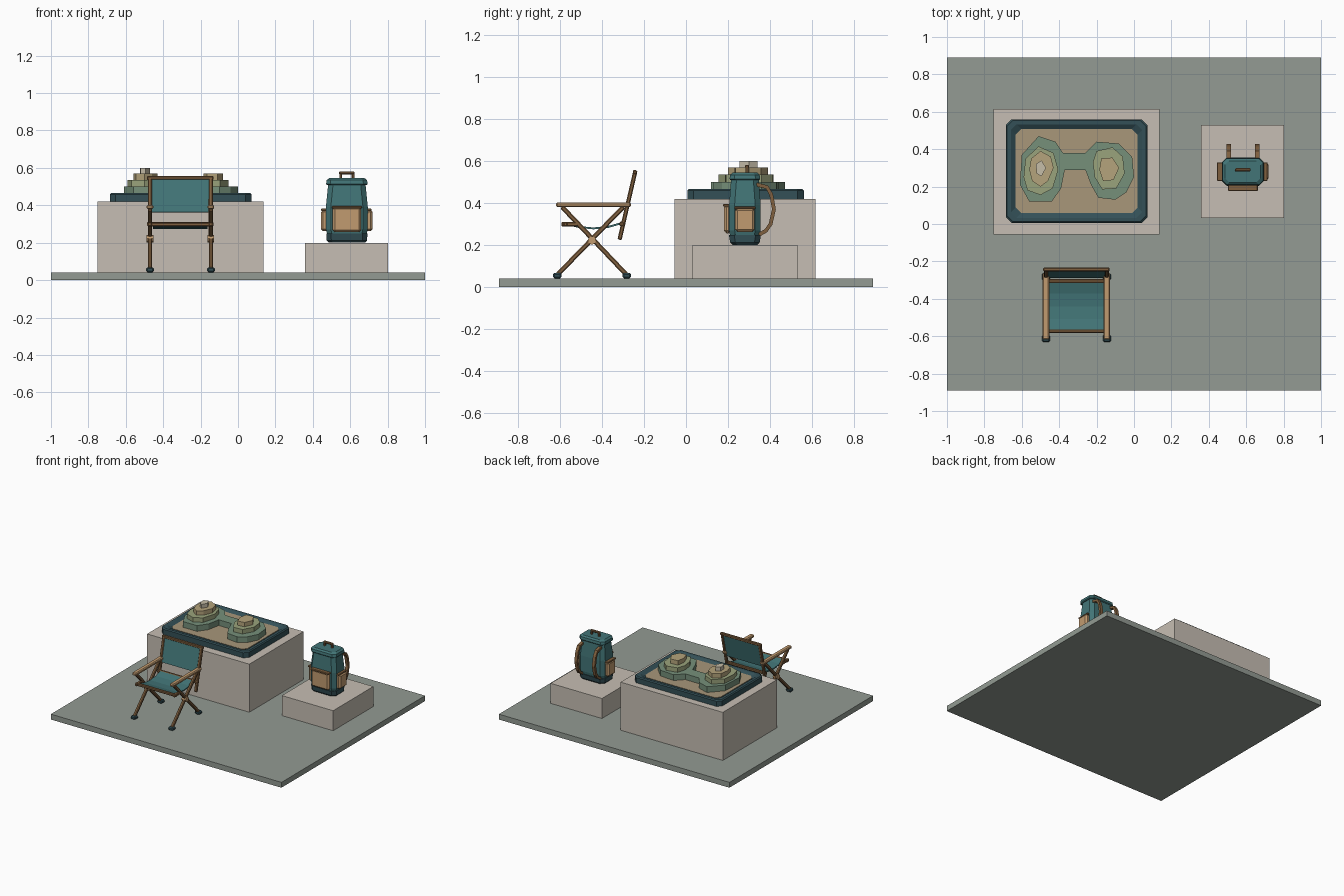
import bpy, bmesh
from mathutils import Vector, Matrix

if "Cube" in bpy.data.objects:
    bpy.data.objects.remove(bpy.data.objects["Cube"])


def material(name, hex_color):
    rgb = [int(hex_color[i:i + 2], 16) / 255 for i in (0, 2, 4)]
    m = bpy.data.materials.new(name)
    m.diffuse_color = [((c + 0.055) / 1.055) ** 2.4 for c in rgb] + [1]
    m.use_nodes = True
    m.node_tree.nodes["Principled BSDF"].inputs["Base Color"].default_value = m.diffuse_color
    return m


FLOOR = material("floor_green_grey", "939b93")
STONE = material("plinth_stone", "c6beb3")
TEAL = material("teal_cloth", "427577")
DARK = material("dark_teal", "335057")
TAN = material("tan", "c19b70")
WOOD = material("brown_wood", "80603f")
SAND = material("sand", "a8977a")
LAND = [material("land_%d" % i, c) for i, c in enumerate(("76907a", "9aa37c", "b5a47c", "c6bda8"))]


def finish(name, bm, mat, bevel=0):
    bmesh.ops.recalc_face_normals(bm, faces=bm.faces[:])
    me = bpy.data.meshes.new(name)
    bm.to_mesh(me)
    bm.free()
    ob = bpy.data.objects.new(name, me)
    bpy.context.collection.objects.link(ob)
    me.materials.append(mat)
    if bevel:
        mod = ob.modifiers.new("bevel", "BEVEL")
        mod.width, mod.segments = bevel, 1
    return ob


def box(name, lo, hi, mat, bevel=0):
    bm = bmesh.new()
    lo, hi = Vector(lo), Vector(hi)
    bmesh.ops.create_cube(bm, size=1, matrix=Matrix.Translation((lo + hi) / 2) @ Matrix.Diagonal((*(hi - lo), 1)))
    return finish(name, bm, mat, bevel)


def stick(name, p, q, width, depth, mat, bevel=0.005):
    """Bar from p to q; width lies along x for bars in the y-z plane."""
    p, q = Vector(p), Vector(q)
    d = (q - p).normalized()
    side = Vector((1, 0, 0)) if abs(d.x) < 0.9 else Vector((0, 1, 0))
    up = d.cross(side).normalized()
    rot = Matrix((side, up, d)).transposed().to_4x4()
    bm = bmesh.new()
    bmesh.ops.create_cube(bm, size=1, matrix=Matrix.Translation((p + q) / 2) @ rot
                          @ Matrix.Diagonal((width, depth, (q - p).length, 1)))
    return finish(name, bm, mat, bevel)


def loft(name, rings, mat, cap=True, closed=False):
    bm = bmesh.new()
    loops = [[bm.verts.new(v) for v in r] for r in rings]
    n = len(loops[0])
    pairs = list(zip(loops, loops[1:])) + ([(loops[-1], loops[0])] if closed else [])
    for a, b in pairs:
        for i in range(n):
            j = (i + 1) % n
            bm.faces.new((a[i], a[j], b[j], b[i]))
    if cap and not closed:
        bm.faces.new(loops[0])
        bm.faces.new(loops[-1])
    return finish(name, bm, mat)


def octagon(cx, cy, z, hx, hy, c):
    """Rectangle with cut corners."""
    return [(cx + x, cy + y, z) for x, y in (
        (hx - c, -hy), (hx, c - hy), (hx, hy - c), (hx - c, hy),
        (c - hx, hy), (-hx, hy - c), (-hx, c - hy), (c - hx, -hy))]


def ribbon(name, path, x, width, thick, mat):
    """Band swept along a y-z path."""
    pts = [Vector(p) for p in path]
    rings = []
    for i, p in enumerate(pts):
        t = (pts[min(i + 1, len(pts) - 1)] - pts[max(i - 1, 0)]).normalized()
        n = Vector((-t.y, t.x)) * thick / 2
        a, b = p + n, p - n
        rings.append([(x - width / 2, *a), (x + width / 2, *a), (x + width / 2, *b), (x - width / 2, *b)])
    return loft(name, rings, mat)


# Floor and plinths
box("floor_slab", (-1, -0.89, 0), (1, 0.89, 0.042), FLOOR)
box("large_plinth", (-0.75, -0.055, 0.042), (0.137, 0.615, 0.419), STONE)
box("small_plinth", (0.358, 0.032, 0.042), (0.803, 0.53, 0.199), STONE)

# Terrain tray: rim ring around a sand bed
TX, TY = -0.307, 0.283
loft("tray_rim", [octagon(TX, TY, z, 0.378 - i, 0.277 - i, c) for z, i, c in (
    (0.419, 0, 0.03), (0.459, 0, 0.03), (0.467, 0.007, 0.03), (0.467, 0.027, 0.03), (0.45, 0.054, 0.03), (0.419, 0.054, 0.03))],
    DARK, closed=True)
loft("sand_bed", [octagon(TX, TY, z, 0.326, 0.225, 0.03) for z in (0.419, 0.455)], SAND)


# Stepped hills
def terrace(name, outline, z0, z1, mat):
    pts = [(x / 100, y / 100) for x, y in outline]
    loft(name, [[(x, y, z) for x, y in pts] for z in (z0, z1)], mat)


terrace("lowland", [(-51, 47), (-42, 44), (-38, 38), (-26, 38), (-20, 44), (-8, 43), (-1, 36), (0, 25), (-4, 17),
                    (-10, 13), (-19, 14), (-23, 21), (-26, 29), (-37, 29), (-39, 19), (-44, 12), (-56, 12),
                    (-61, 21), (-60, 37)], 0.45, 0.5, LAND[0])
terrace("west_hill_low", [(-58, 35), (-51, 41.5), (-43, 38), (-40.5, 29), (-43.5, 19), (-50, 15.5),
                          (-57, 18), (-59, 25)], 0.495, 0.535, LAND[1])
terrace("east_hill_low", [(-20, 39), (-11.5, 41), (-6, 36), (-5, 27), (-9.5, 19), (-17, 18.5), (-21, 25),
                          (-22, 33)], 0.495, 0.535, LAND[1])
terrace("west_hill_high", [(-55, 35), (-50, 39), (-44.5, 36), (-43, 30), (-46, 23), (-50, 20), (-54.5, 23),
                           (-56, 29)], 0.53, 0.569, LAND[2])
terrace("east_hill_high", [(-17.5, 35), (-11.5, 35.5), (-8, 30), (-11, 23.5), (-16.5, 23), (-18.5, 29)],
        0.53, 0.569, LAND[2])
terrace("west_peak", [(-52.5, 32), (-49.5, 34), (-47, 30), (-49.5, 25.5), (-52, 27)], 0.565, 0.6, LAND[3])

# Backpack body, base and lid
BX, BY = 0.582, 0.28
loft("pack_base", [octagon(BX, BY, z, hx, hy, 0.025) for z, hx, hy in (
    (0.2, 0.096, 0.058), (0.212, 0.108, 0.07), (0.248, 0.11, 0.076))], DARK)
loft("pack_body", [octagon(BX, BY, z, hx, hy, 0.026) for z, hx, hy in (
    (0.22, 0.1, 0.066), (0.27, 0.111, 0.075), (0.39, 0.112, 0.075), (0.51, 0.1, 0.066), (0.525, 0.095, 0.06))], TEAL)
loft("pack_lid", [octagon(BX, BY, z, hx, hy, 0.022) for z, hx, hy in (
    (0.508, 0.106, 0.068), (0.514, 0.111, 0.073), (0.534, 0.108, 0.07), (0.545, 0.095, 0.058))], TEAL)

# Backpack pockets
box("front_pocket", (BX - 0.076, 0.18, 0.256), (BX + 0.076, 0.215, 0.392), TAN, 0.012)
box("front_pocket_flap", (BX - 0.08, 0.176, 0.382), (BX + 0.08, 0.215, 0.396), WOOD, 0.004)
for s, side in ((-1, "left"), (1, "right")):
    xs = sorted((BX + s * 0.1, BX + s * 0.138))
    box(side + "_side_pocket", (xs[0], 0.234, 0.262), (xs[1], 0.326, 0.375), TAN, 0.011)
    box(side + "_pocket_trim", (xs[0], 0.23, 0.37), (xs[1] - (s > 0) * 0.006, 0.33, 0.382), WOOD, 0.003)
    # Shoulder straps
    ribbon(side + "_shoulder_strap", [(0.335, 0.488), (0.385, 0.475), (0.405, 0.44), (0.418, 0.37),
                                      (0.402, 0.3), (0.38, 0.268), (0.34, 0.245)],
           BX + s * 0.076, 0.024, 0.018, WOOD)
    stick(side + "_handle_post", (BX + s * 0.033, BY + 0.01, 0.535), (BX + s * 0.033, BY + 0.01, 0.575),
          0.014, 0.016, WOOD, 0.003)
box("pack_handle", (BX - 0.041, BY + 0.001, 0.565), (BX + 0.041, BY + 0.019, 0.581), WOOD, 0.004)

# Folding chair sides
CX = -0.308
for s, side in ((-1, "left"), (1, "right")):
    x = CX + s * 0.163
    stick(side + "_leg_forward", (x, -0.612, 0.058), (x, -0.297, 0.382), 0.022, 0.022, WOOD)
    stick(side + "_leg_backward", (x, -0.282, 0.058), (x, -0.59, 0.382), 0.022, 0.022, WOOD)
    for y, end in ((-0.612, "front"), (-0.282, "back")):
        box(side + "_" + end + "_foot", (x - 0.021, y - 0.02, 0.042), (x + 0.021, y + 0.02, 0.068), DARK, 0.007)
    box(side + "_armrest", (x - 0.018, -0.617, 0.38), (x + 0.018, -0.262, 0.402), TAN, 0.006)
    stick(side + "_back_post", (x, -0.316, 0.225), (x, -0.24, 0.555), 0.023, 0.02, WOOD)
    box(side + "_seat_rail", (x - 0.011, -0.592, 0.288), (x + 0.011, -0.515, 0.309), WOOD, 0.004)
    # Pivot bolt
    bm = bmesh.new()
    bmesh.ops.create_cone(bm, cap_ends=True, segments=8, radius1=0.02, radius2=0.02, depth=0.036,
                          matrix=Matrix.Translation((x, -0.447, 0.222)) @ Matrix.Rotation(1.5708, 4, "Y"))
    finish(side + "_pivot", bm, TAN)

# Cross bars
for name, y, z in (("seat_front_bar", -0.573, 0.298), ("seat_back_bar", -0.305, 0.3), ("back_top_bar", -0.243, 0.546)):
    stick(name, (CX - 0.178, y, z), (CX + 0.178, y, z), 0.02, 0.022, WOOD)

# Canvas seat and back
ribbon("seat_canvas", [(-0.575, 0.303), (-0.51, 0.286), (-0.44, 0.279), (-0.37, 0.286), (-0.3, 0.306)],
       CX, 0.292, 0.009, TEAL)
ribbon("back_canvas", [(-0.284, 0.363), (-0.245, 0.536)], CX, 0.306, 0.01, TEAL)
